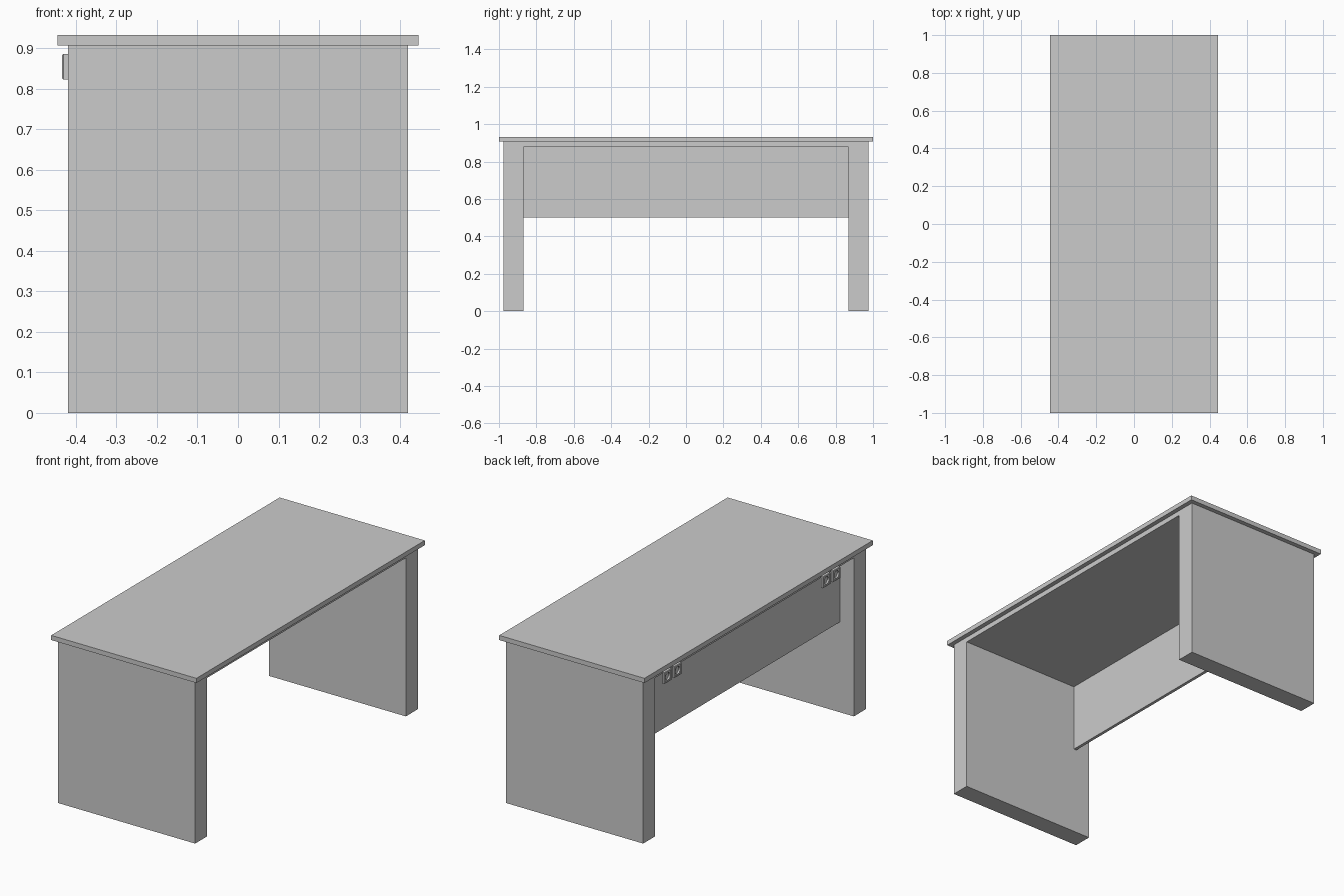
import bpy, bmesh, math
from mathutils import Vector

if "Cube" in bpy.data.objects:
    bpy.data.objects.remove(bpy.data.objects["Cube"])


def make_object(name, bm):
    bmesh.ops.recalc_face_normals(bm, faces=bm.faces)
    mesh = bpy.data.meshes.new(name)
    bm.to_mesh(mesh)
    bm.free()
    obj = bpy.data.objects.new(name, mesh)
    bpy.context.collection.objects.link(obj)
    return obj


def box(name, x0, x1, y0, y1, z0, z1):
    bm = bmesh.new()
    bmesh.ops.create_cube(bm, size=1)
    for v in bm.verts:
        v.co = Vector(((x0 + x1) / 2 + v.co.x * (x1 - x0),
                       (y0 + y1) / 2 + v.co.y * (y1 - y0),
                       (z0 + z1) / 2 + v.co.z * (z1 - z0)))
    return make_object(name, bm)


# Table top
box("table_top", -0.445, 0.445, -1, 1, 0.906, 0.932)

# Inverted U frame: both side panels and the thin slab under the top
profile = [(-0.975, 0), (-0.87, 0), (-0.87, 0.878), (0.87, 0.878),
           (0.87, 0), (0.975, 0), (0.975, 0.906), (-0.975, 0.906)]
bm = bmesh.new()
face = bm.faces.new([bm.verts.new((-0.42, y, z)) for y, z in profile])
ext = bmesh.ops.extrude_face_region(bm, geom=[face])
bmesh.ops.translate(bm, vec=(0.84, 0, 0),
                    verts=[g for g in ext["geom"] if isinstance(g, bmesh.types.BMVert)])
make_object("side_frame", bm)

# Modesty panel, set in from the left side
box("modesty_panel", -0.334, -0.317, -0.87, 0.87, 0.5, 0.878)


# Power sockets: square plate lofted into a round well
def socket(name, y, z, n=32):
    sections = [(True, 0.032, 0), (True, 0.032, 0.011), (True, 0.029, 0.014),
                (True, 0.025, 0.014), (True, 0.024, 0.012),
                (False, 0.020, 0.012), (False, 0.019, 0.003)]
    bm = bmesh.new()
    rings = []
    for square, r, depth in sections:
        ring = []
        for i in range(n):
            a = 2 * math.pi * i / n
            c, s = math.cos(a), math.sin(a)
            k = r / max(abs(c), abs(s)) if square else r
            ring.append(bm.verts.new((-0.42 - depth, y + k * c, z + k * s)))
        rings.append(ring)
    for a, b in zip(rings, rings[1:]):
        for i in range(n):
            j = (i + 1) % n
            bm.faces.new((a[i], a[j], b[j], b[i]))
    bm.faces.new(rings[0])
    bm.faces.new(rings[-1])
    return make_object(name, bm)


for i, y in enumerate((0.775, 0.688, -0.615, -0.702)):
    socket(f"power_socket_{i + 1}", y, 0.854)
